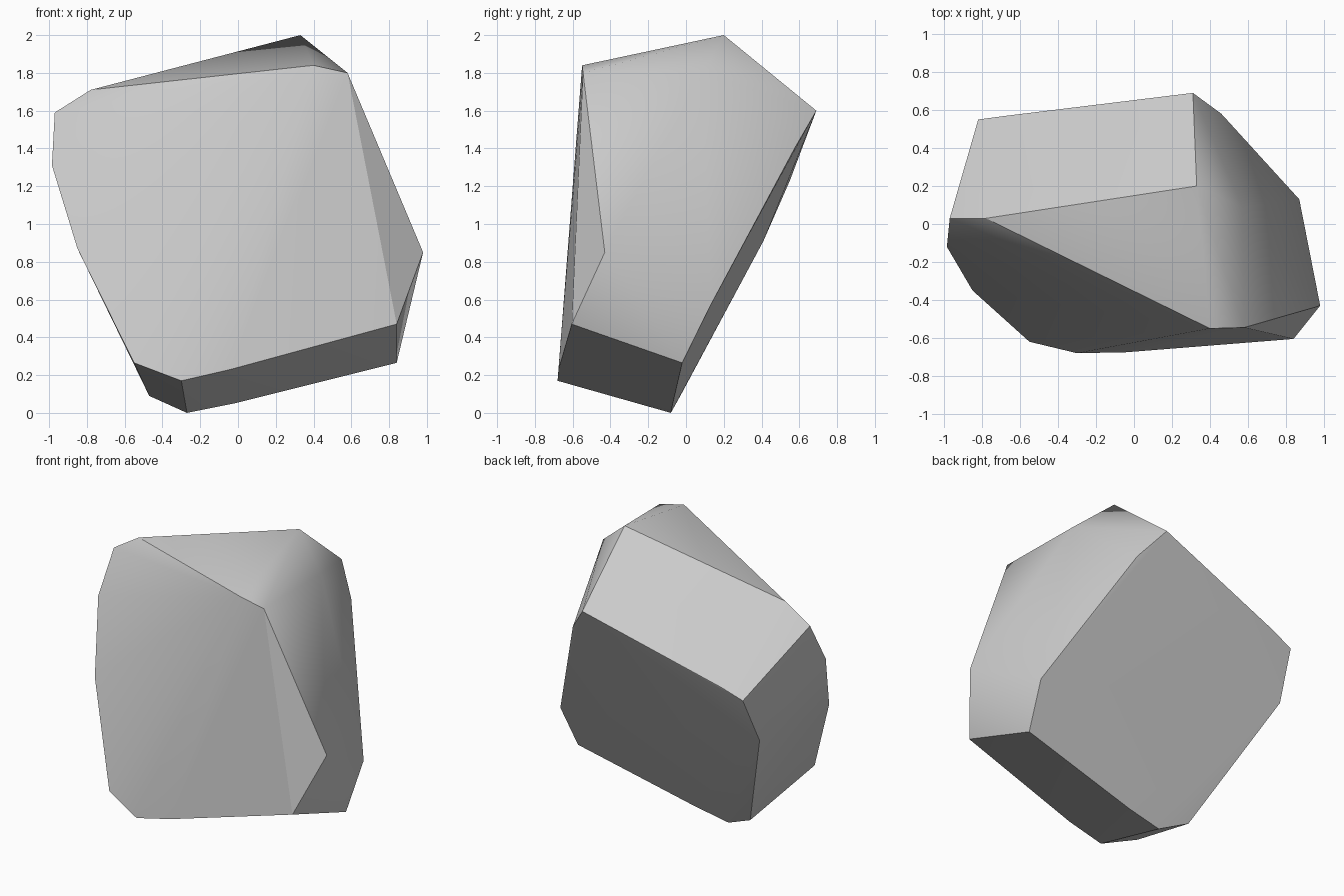
import bpy
import bmesh
import math

cube = bpy.data.objects.get("Cube")
if cube:
    bpy.data.objects.remove(cube, do_unlink=True)

# Plain stone colour
stone = bpy.data.materials.new("stone_grey")
stone.use_nodes = True
colour = (0.6, 0.6, 0.6, 1)
stone.diffuse_color = colour
stone.node_tree.nodes["Principled BSDF"].inputs["Base Color"].default_value = colour

# Corners of the chipped boulder, grouped by side
foot = [(-.30, -.68, .17), (-.04, -.675, .23), (.84, -.605, .47),
        (.84, -.02, .265), (-.02, -.07, .05), (-.27, -.08, 0), (-.47, -.03, .09)]
left_flank = [(.98, -.43, .85), (.87, .13, .57), (.46, .58, 1.41)]
right_flank = [(-.55, -.62, .265), (-.85, -.35, .87), (-.985, -.12, 1.31),
               (-.97, .03, 1.59), (-.85, .41, .91)]
crown = [(.33, .20, 2), (.57, .09, 1.8), (.58, -.545, 1.8),
         (.40, -.55, 1.84), (-.78, .03, 1.71)]
back_rim = [(.31, .69, 1.6), (-.67, .57, 1.29), (-.82, .55, 1.23)]

# Wrap the corners in a convex shell
bm = bmesh.new()
for corner in foot + left_flank + right_flank + crown + back_rim:
    bm.verts.new(corner)
bmesh.ops.convex_hull(bm, input=bm.verts[:])
bmesh.ops.delete(bm, geom=[v for v in bm.verts if not v.link_faces], context='VERTS')
bmesh.ops.dissolve_limit(bm, angle_limit=math.radians(1), verts=bm.verts[:], edges=bm.edges[:])
bmesh.ops.recalc_face_normals(bm, faces=bm.faces[:])
mesh = bpy.data.meshes.new("boulder")
bm.to_mesh(mesh)
bm.free()
mesh.materials.append(stone)

boulder = bpy.data.objects.new("boulder", mesh)
bpy.context.collection.objects.link(boulder)

# Soft facets with crisp main edges
bpy.ops.object.select_all(action='DESELECT')
boulder.select_set(True)
bpy.context.view_layer.objects.active = boulder
bpy.ops.object.shade_smooth_by_angle(angle=math.radians(30))
